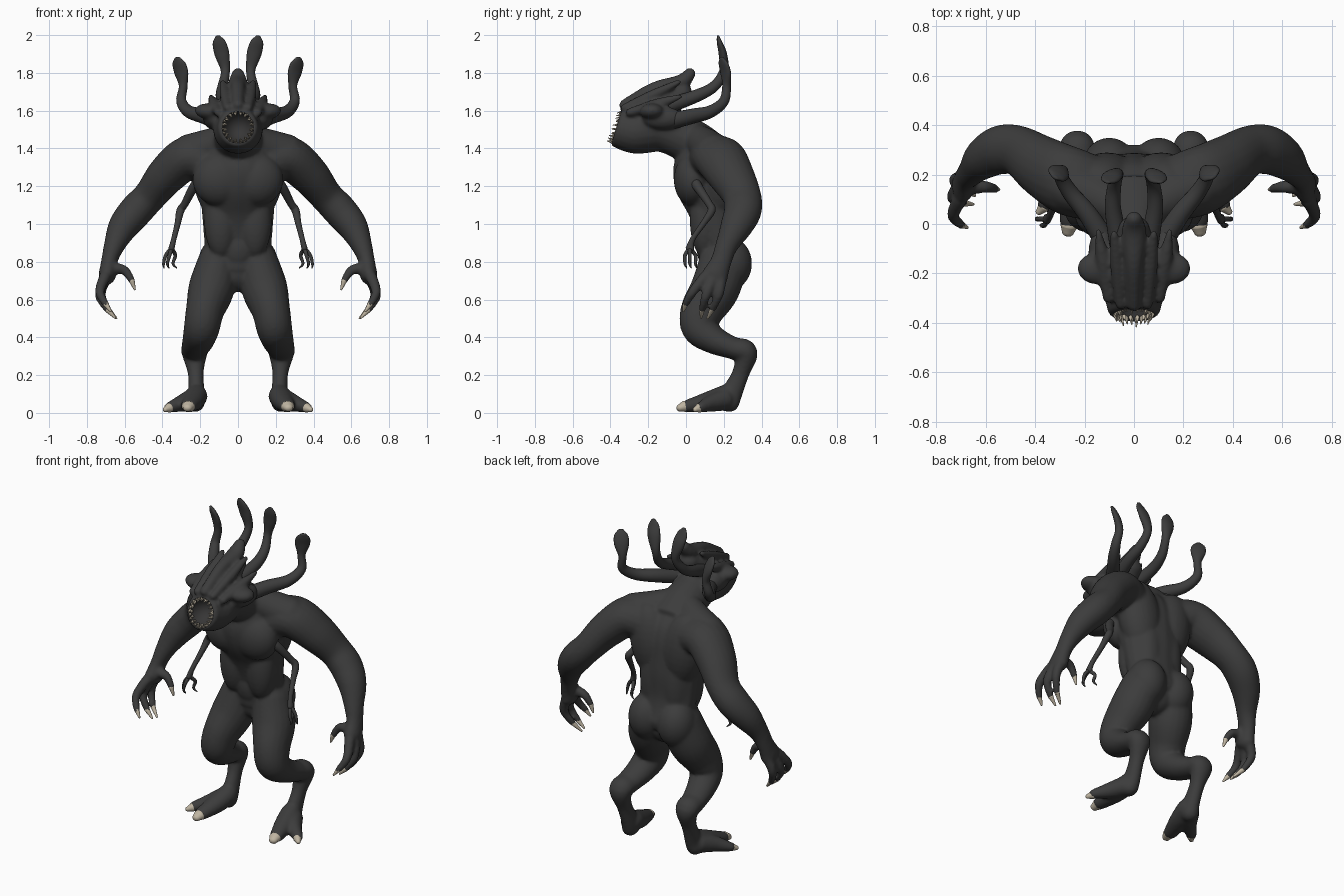
import bpy, bmesh, math
from mathutils import Vector, Matrix

old = bpy.data.objects.get("Cube")
if old:
    bpy.data.objects.remove(old)


def material(name, rgb):
    m = bpy.data.materials.new(name)
    m.use_nodes = True
    m.diffuse_color = (*rgb, 1)
    m.node_tree.nodes["Principled BSDF"].inputs["Base Color"].default_value = (*rgb, 1)
    return m


HIDE = material("charcoal hide", (0.045, 0.045, 0.045))
MOUTH = material("dark mouth", (0.038, 0.037, 0.037))
BONE = material("bone", (0.52, 0.46, 0.36))


def spline(points, steps):
    """Catmull-Rom through points of position plus two radii."""
    out = []
    last = len(points) - 1
    for i in range(last):
        quad = [points[max(0, min(last, i + k))] for k in (-1, 0, 1, 2)]
        for s in range(steps):
            t = s / steps
            out.append([b + 0.5 * t * (c - a + t * (2*a - 5*b + 4*c - d + t * (3*(b - c) + d - a)))
                        for a, b, c, d in zip(*quad)])
    out.append(list(points[last]))
    return out


def tube(bm, points, ref=(1, 0, 0), bulge=1.0, side=1, sides=20, steps=6):
    """Elliptical loft with rounded ends; a point is x, y, z, radius[, second radius]."""
    points = [p if len(p) == 5 else (*p, p[3]) for p in points]
    path = spline(points, steps)
    centres = [Vector(p[:3]) for p in path]
    n = len(path)
    tangents = [(centres[min(i + 1, n - 1)] - centres[max(i - 1, 0)]).normalized() for i in range(n)]
    rings = [(c, t, p[3], p[4]) for c, t, p in zip(centres, tangents, path)]

    def cap(ring, sign):
        c, t, a, b = ring
        r = min(a, b) * bulge
        return [(c + t * sign * r * math.sin(q), t, a * math.cos(q), b * math.cos(q))
                for q in (math.radians(d) for d in (30, 55, 78))]

    rings = cap(rings[0], -1)[::-1] + rings + cap(rings[-1], 1)
    loops = []
    for c, t, a, b in rings:
        u = Vector(ref)
        u = (u - t * u.dot(t)).normalized()
        v = t.cross(u)
        loop = []
        for k in range(sides):
            q = math.tau * k / sides
            p = c + u * a * math.cos(q) + v * b * math.sin(q)
            loop.append(bm.verts.new((p.x * side, p.y, p.z)))
        loops.append(loop)
    faces = [bm.faces.new(loops[0]), bm.faces.new(loops[-1])]
    for lo, hi in zip(loops, loops[1:]):
        for k in range(sides):
            j = (k + 1) % sides
            faces.append(bm.faces.new((lo[k], lo[j], hi[j], hi[k])))
    bmesh.ops.recalc_face_normals(bm, faces=faces)


def blob(bm, centre, radii, side=1, tilt=0):
    x, y, z = centre
    m = (Matrix.Translation((x * side, y, z)) @ Matrix.Rotation(tilt * side, 4, "Y")
         @ Matrix.Diagonal((*radii, 1)))
    bmesh.ops.create_uvsphere(bm, u_segments=24, v_segments=16, radius=1, matrix=m)


def finish(name, bm, mat):
    for f in bm.faces:
        f.smooth = True
    me = bpy.data.meshes.new(name)
    bm.to_mesh(me)
    bm.free()
    me.materials.append(mat)
    ob = bpy.data.objects.new(name, me)
    bpy.context.collection.objects.link(ob)
    return ob


body, claws, tendrils, small_arms, teeth = (bmesh.new() for _ in range(5))

# Torso
tube(body, [(0, .2, .78, .165, .125), (0, .175, .92, .18, .115), (0, .15, 1.08, .193, .14),
            (0, .11, 1.22, .205, .168), (0, .09, 1.33, .2, .16), (0, .07, 1.42, .15, .115)], bulge=.6)
# Neck, muzzle and skull
tube(body, [(0, .14, 1.37, .15, .11), (0, .03, 1.435, .13, .12), (0, -.1, 1.49, .122, .115),
            (0, -.19, 1.505, .132, .128), (0, -.27, 1.49, .126, .118), (0, -.36, 1.515, .104, .108)],
     bulge=.15)
tube(body, [(0, -.27, 1.575, .11, .065), (0, -.12, 1.63, .1, .08), (0, -.02, 1.69, .065, .055)])
# Central crest and groin
tube(body, [(0, -.325, 1.63, .03), (0, -.17, 1.715, .036), (0, -.03, 1.75, .05, .04),
            (0, .02, 1.795, .034, .032)])
blob(body, (0, .11, .88), (.09, .055, .11))
blob(body, (0, .19, .75), (.11, .105, .11))

for s in (1, -1):
    # Chest, back and hip muscles
    blob(body, (.1, .035, 1.235), (.14, .1, .14), s, .2)
    blob(body, (.11, .18, 1.24), (.13, .11, .23), s, .15)
    blob(body, (.07, .2, 1.02), (.09, .085, .26), s)
    blob(body, (.09, .1, 1.02), (.09, .08, .2), s)
    blob(body, (.1, .23, .79), (.112, .12, .14), s)
    tube(body, [(.04, .05, 1.46, .075), (.15, .11, 1.41, .095), (.26, .15, 1.37, .105)], (0, 1, 0), side=s)
    # Arm
    tube(body, [(.15, .14, 1.33, .13, .12), (.265, .175, 1.35, .14, .116), (.375, .235, 1.262, .125, .105),
                (.465, .295, 1.15, .103, .088), (.54, .3, 1.07, .1, .09), (.608, .265, .985, .085, .08),
                (.655, .215, .885, .06, .056), (.682, .185, .8, .056, .043), (.692, .155, .73, .07, .047)],
         (0, 1, 0), side=s)
    # Leg down to the heel
    tube(body, [(.105, .2, .8, .108, .13), (.14, .155, .66, .122, .13), (.175, .085, .54, .102, .115),
                (.192, .075, .45, .095, .098), (.21, .15, .385, .085, .075), (.226, .25, .343, .074, .06),
                (.23, .318, .318, .07, .062), (.224, .29, .21, .042, .046), (.22, .24, .1, .045, .058),
                (.225, .225, .055, .05, .058)], side=s)
    # Toes and toe claws
    tube(body, [(.22, .21, .09, .06), (.238, .12, .062, .058, .052), (.262, .01, .036, .042, .035)], side=s)
    tube(body, [(.24, .2, .07, .06), (.3, .13, .05, .045), (.363, .078, .029, .03, .028)], side=s)
    tube(claws, [(.263, -.008, .034, .035, .03), (.267, -.03, .027, .026, .021)], side=s)
    tube(claws, [(.365, .07, .026, .025), (.384, .05, .018, .014)], side=s)
    # Fingers, thumb and their claws
    digits = [((.705, .1, .72), (.732, .035, .64), (.7, -.003, .575), (.675, -.014, .54)),
              ((.712, .14, .7), (.733, .105, .62), (.69, .085, .545), (.652, .08, .505)),
              ((.702, .185, .71), (.725, .175, .63), (.69, .14, .55), (.645, .115, .502)),
              ((.66, .15, .765), (.6, .15, .755), (.562, .142, .7), (.547, .14, .655))]
    for base, knuckle, end, tip in digits:
        tube(body, [(*base, .031), (*knuckle, .025), (*end, .019)], (0, 1, 0), side=s)
        tube(claws, [(*end, .0155), (*tip, .006)], (0, 1, 0), side=s, sides=12)
    # Brow lumps and side crests
    blob(body, (.15, -.18, 1.595), (.08, .065, .043), s, -.1)
    blob(body, (.13, -.12, 1.56), (.055, .11, .06), s)
    tube(body, [(.055, -.325, 1.615, .022), (.068, -.17, 1.685, .028), (.08, -.04, 1.75, .016)], side=s)
    tube(body, [(.105, -.3, 1.59, .022), (.125, -.15, 1.635, .03), (.145, -.03, 1.675, .013)], side=s)
    # Tendrils ending in flat leaf blades
    tube(tendrils, [(.06, -.08, 1.63, .04), (.085, .06, 1.68, .033), (.08, .15, 1.73, .028),
                    (.067, .2, 1.81, .024), (.085, .195, 1.9, .039, .022), (.1, .178, 1.96, .035, .014),
                    (.107, .17, 1.992, .014, .007)], (1, .1, 0), side=s)
    tube(tendrils, [(.1, -.1, 1.54, .045), (.18, .03, 1.57, .04), (.26, .13, 1.595, .033),
                    (.3, .2, 1.65, .027), (.29, .215, 1.73, .023), (.3, .21, 1.8, .042, .02),
                    (.313, .198, 1.85, .04, .015), (.32, .19, 1.875, .02, .009)],
         (.85, .55, 0), side=s)
    # Small secondary arm with three fingers
    tube(small_arms, [(.17, .03, 1.25, .035), (.23, .06, 1.2, .026), (.28, .12, 1.11, .02),
                      (.305, .135, 1.07, .021), (.32, .09, 1.0, .016), (.34, .035, .92, .014),
                      (.352, .02, .87, .022, .016)], (0, 1, 0), side=s)
    for dx, dy in ((.03, .0), (.01, -.025), (-.02, .03)):
        x, y = .352 + dx, .02 + dy
        tube(small_arms, [(.352, .02, .87, .012), (x, y, .835, .01), (x + .012, y, .79, .008),
                          (x + dx / 3, y + .008, .768, .003)], (0, 1, 0), side=s, sides=10, steps=4)

# Rings of teeth round the open mouth
for count, scale, length in ((24, .98, .03), (16, .84, .022)):
    for k in range(count):
        a = math.tau * (k + .5) / count
        cx, cz = math.cos(a) * scale, math.sin(a) * scale
        y = -.354 + .028 * cz
        long = length * (1.2 if k % 3 == 0 else .85)
        tube(teeth, [(.085 * cx, y, 1.514 + .087 * cz, .0085),
                     (.072 * cx, y - long, 1.514 + .076 * cz, .002)], sides=8, steps=1)

# Cut the mouth cavity out of the fused body
MC, MR = Vector((0, -.38, 1.514)), (.085, .11, .087)
cut = bmesh.new()
blob(cut, MC, MR)
cutter = finish("mouth_cutter", cut, MOUTH)
cutter.hide_render = True
ob = finish("body", body, HIDE)
remesh = ob.modifiers.new("fuse", "REMESH")
remesh.mode = "VOXEL"
remesh.voxel_size = .0095
smooth = ob.modifiers.new("soften", "SMOOTH")
smooth.factor, smooth.iterations = .5, 8
boolean = ob.modifiers.new("mouth", "BOOLEAN")
boolean.operation, boolean.solver, boolean.object = "DIFFERENCE", "EXACT", cutter
bpy.context.view_layer.update()
fused = bpy.data.meshes.new_from_object(ob.evaluated_get(bpy.context.evaluated_depsgraph_get()))
ob.modifiers.clear()
ob.data = fused
bpy.data.objects.remove(cutter)
fused.materials.clear()
fused.materials.append(HIDE)
fused.materials.append(MOUTH)
for v in fused.vertices:
    v.co.z = max(v.co.z, 0)
for f in fused.polygons:
    d = f.center - MC
    f.use_smooth = True
    f.material_index = int(sum((d[i] / MR[i]) ** 2 for i in range(3)) < 1.02)

finish("claws", claws, BONE)
finish("teeth", teeth, BONE)
finish("tendrils", tendrils, HIDE)
finish("small_arms", small_arms, HIDE)
